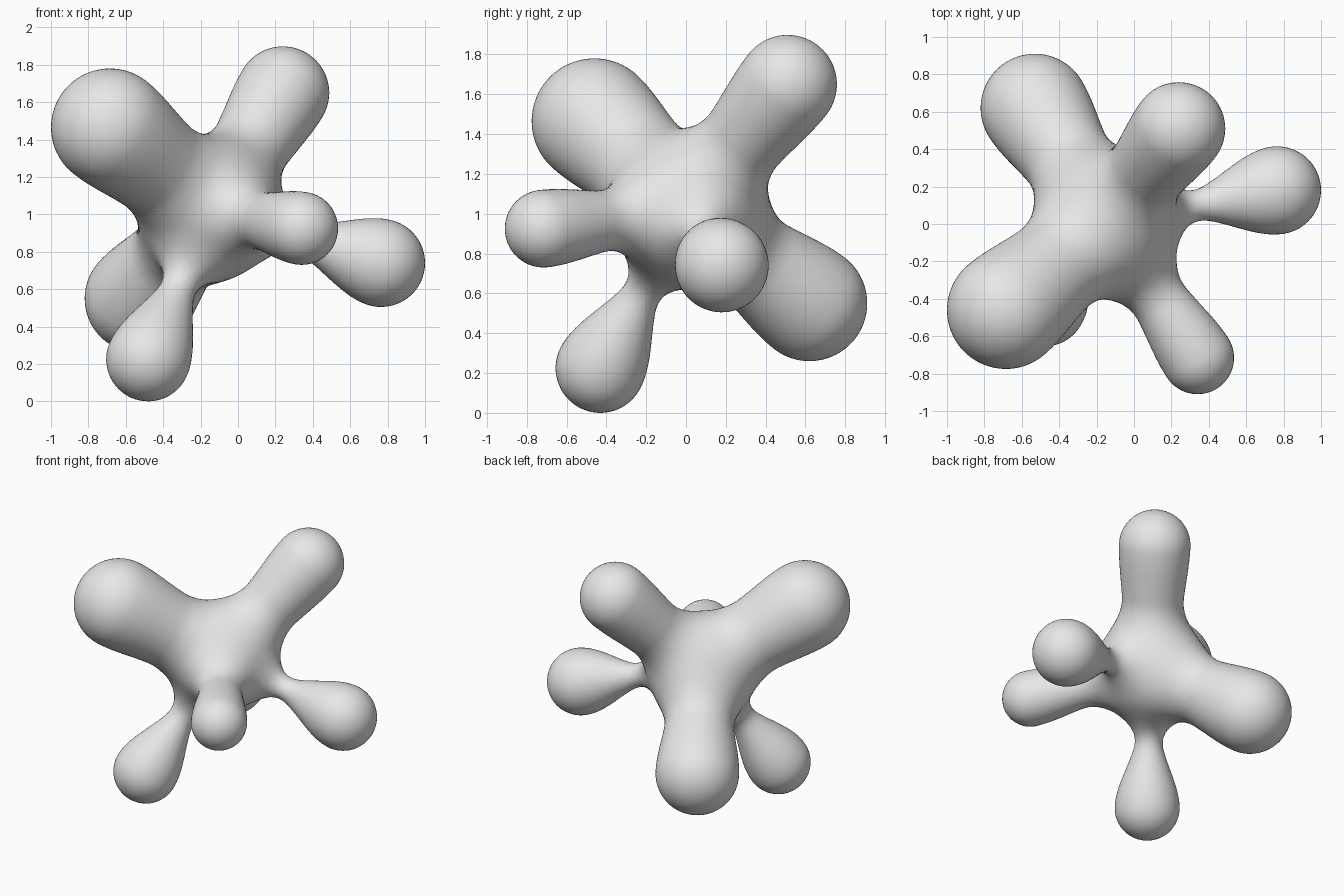
import bpy
import bmesh
from mathutils import Vector, Matrix

if "Cube" in bpy.data.objects:
    bpy.data.objects.remove(bpy.data.objects["Cube"])

CORE = Vector((-0.14, 0.01, 1.02))
CORE_RADIUS = 0.34
BLEND = 0.2

# Limbs: tip centre, neck radius, tip radius
LIMBS = [
    (Vector((-0.685, -0.46, 1.465)), 0.27, 0.315),   # upper front left
    (Vector((0.24, 0.51, 1.65)), 0.21, 0.248),       # upper back right
    (Vector((-0.53, 0.62, 0.55)), 0.235, 0.29),      # lower back left
    (Vector((0.34, -0.715, 0.925)), 0.145, 0.195),   # front
    (Vector((0.765, 0.18, 0.74)), 0.07, 0.235),      # right
    (Vector((-0.48, -0.43, 0.225)), 0.085, 0.225),   # bottom
]


def limb_radius(t, neck, tip):
    s = min(1.0, max(0.0, (t - 0.45) / 0.55))
    return neck + (tip - neck) * s * s * (3 - 2 * s)


def smooth_min(a, b):
    h = max(BLEND - abs(a - b), 0.0)
    return min(a, b) - h * h / (4 * BLEND)


def field(p):
    """Signed distance to the core melted together with every limb."""
    d = (p - CORE).length - CORE_RADIUS
    for tip, neck, end in LIMBS:
        axis = tip - CORE
        t = min(1.0, max(0.0, (p - CORE).dot(axis) / axis.length_squared))
        d = smooth_min(d, (p - CORE - axis * t).length - limb_radius(t, neck, end))
    return d


def project(p):
    """Move a point onto the melted surface."""
    e = 0.002
    for _ in range(2):
        d = field(p)
        g = Vector([field(p + v) - d for v in
                    (Vector((e, 0, 0)), Vector((0, e, 0)), Vector((0, 0, e)))]) / e
        if g.length_squared < 0.05:
            break
        p = p - g * (d / g.length_squared)
    return p


def ball(bm, centre, radius):
    bmesh.ops.create_icosphere(bm, subdivisions=3, radius=radius,
                               matrix=Matrix.Translation(centre))


# Rough body: core ball and a chain of balls along each limb
bm = bmesh.new()
ball(bm, CORE, CORE_RADIUS)
STEPS = 16
for tip, neck, end in LIMBS:
    for i in range(4, STEPS + 1):
        t = i / STEPS
        ball(bm, CORE.lerp(tip, t), limb_radius(t, neck, end))
mesh = bpy.data.meshes.new("blob_body")
bm.to_mesh(mesh)
bm.free()
body = bpy.data.objects.new("blob_body", mesh)
bpy.context.collection.objects.link(body)

# Fuse the balls into one skin
remesh = body.modifiers.new("fuse", 'REMESH')
remesh.mode = 'VOXEL'
remesh.voxel_size = 0.027
bpy.context.view_layer.objects.active = body
body.select_set(True)
bpy.ops.object.modifier_apply(modifier=remesh.name)

# Relax the skin onto the melted surface
bm = bmesh.new()
bm.from_mesh(body.data)
for _ in range(3):
    for v in bm.verts:
        v.co = project(v.co)
    bmesh.ops.smooth_vert(bm, verts=bm.verts, factor=0.5,
                          use_axis_x=True, use_axis_y=True, use_axis_z=True)
for v in bm.verts:
    v.co = project(v.co)
for f in bm.faces:
    f.smooth = True
bm.to_mesh(body.data)
bm.free()

# Single grey material
grey = bpy.data.materials.new("light_grey")
grey.diffuse_color = (0.8, 0.8, 0.8, 1.0)
grey.use_nodes = True
grey.node_tree.nodes["Principled BSDF"].inputs["Base Color"].default_value = grey.diffuse_color
body.data.materials.clear()
body.data.materials.append(grey)
